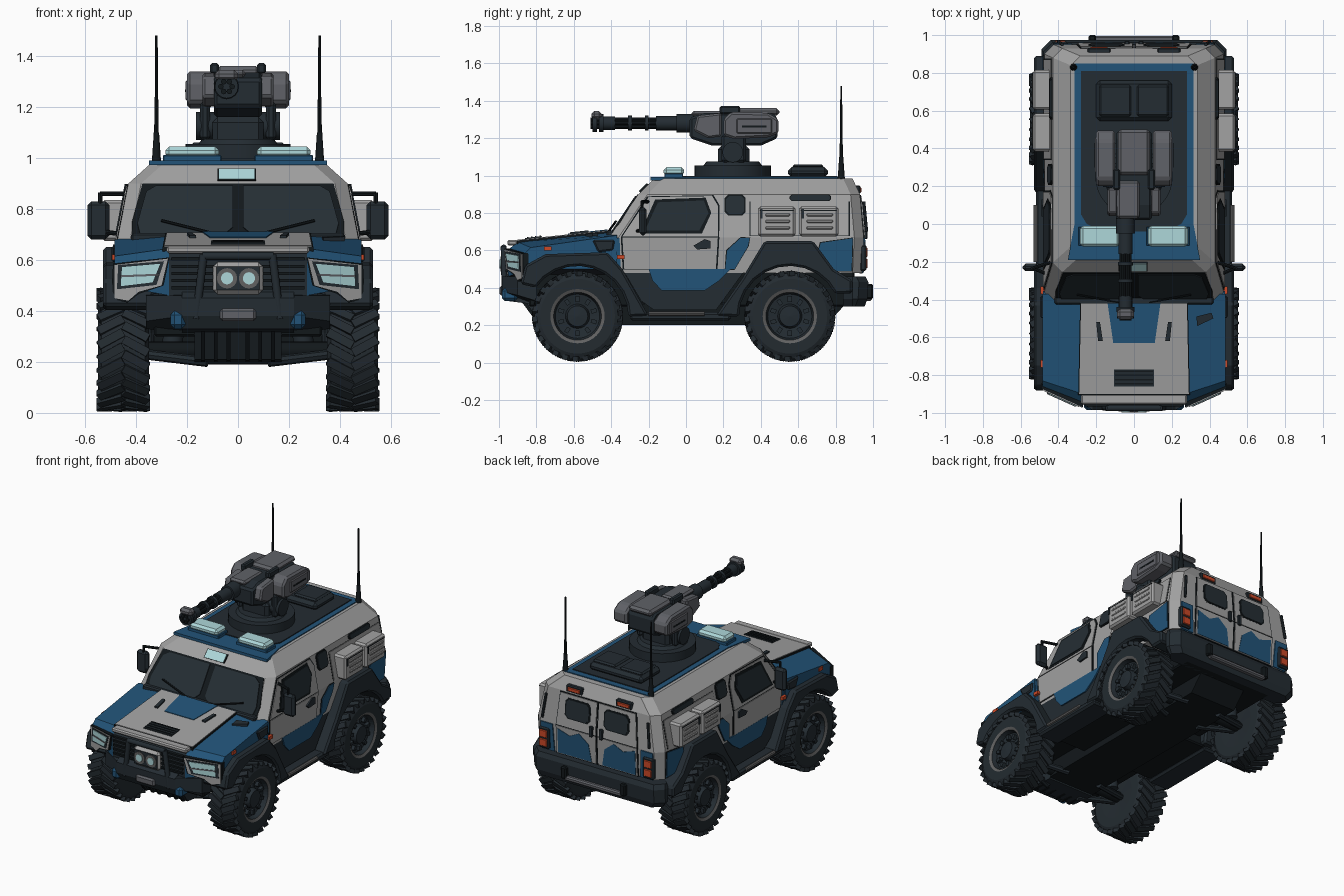
import bpy, bmesh, math
from mathutils import Matrix, Vector as V

if "Cube" in bpy.data.objects:
    bpy.data.objects.remove(bpy.data.objects["Cube"])

def mat(name, r, g, b):
    m = bpy.data.materials.new(name)
    m.diffuse_color = (r, g, b, 1)
    m.use_nodes = True
    m.node_tree.nodes["Principled BSDF"].inputs["Base Color"].default_value = m.diffuse_color
    return m

GREY = mat("light grey paint", .36, .36, .36)
BLUE = mat("blue paint", .016, .088, .19)
DARK = mat("dark trim", .017, .025, .032)
BLACK = mat("black", .006, .009, .011)
GUN = mat("gun metal", .115, .12, .135)
TYRE = mat("tyre rubber", .017, .024, .03)
GLASS = mat("dark glass", .018, .027, .034)
LAMP = mat("pale cyan lamp", .42, .68, .7)
RED = mat("red lamp", .6, .065, .02)
RIM = mat("rim grey", .12, .12, .12)

def obj(name, bm, mats, mir=False, bevel=0, rule=None):
    bmesh.ops.recalc_face_normals(bm, faces=bm.faces)
    bm.normal_update()
    if rule:
        for f in bm.faces:
            f.material_index = rule(f.calc_center_median(), f.normal)
    me = bpy.data.meshes.new(name)
    bm.to_mesh(me)
    bm.free()
    for m in mats if isinstance(mats, list) else [mats]:
        me.materials.append(m)
    o = bpy.data.objects.new(name, me)
    bpy.context.collection.objects.link(o)
    if bevel:
        b = o.modifiers.new("bevel", 'BEVEL')
        b.width, b.segments, b.limit_method = bevel, 1, 'ANGLE'
    if mir:
        o.modifiers.new("mirror", 'MIRROR')
    return o

def loft(name, rings, m, mir=False, bevel=0, rule=None):
    bm = bmesh.new()
    vs = [[bm.verts.new(p) for p in r] for r in rings]
    n = len(rings[0])
    for a, b in zip(vs, vs[1:]):
        for i in range(n):
            bm.faces.new((a[i], a[(i + 1) % n], b[(i + 1) % n], b[i]))
    bm.faces.new(vs[0])
    bm.faces.new(vs[-1])
    return obj(name, bm, m, mir, bevel, rule)

def box(name, x, y, z, m, mir=False, bevel=.008):
    r = [[(a, y[0], z[0]), (a, y[1], z[0]), (a, y[1], z[1]), (a, y[0], z[1])] for a in x]
    return loft(name, r, m, mir, bevel)

def prism(name, pts, x, m, mir=False, bevel=0):
    return loft(name, [[(a, p[0], p[1]) for p in pts] for a in x], m, mir, bevel)

def cyl(name, p0, p1, r, m, r2=None, seg=16, mir=False):
    p0, p1 = V(p0), V(p1)
    d = p1 - p0
    bm = bmesh.new()
    bmesh.ops.create_cone(bm, cap_ends=True, segments=seg, radius1=r, radius2=r if r2 is None else r2, depth=d.length,
                          matrix=Matrix.Translation((p0 + p1) / 2) @ d.to_track_quat('Z', 'Y').to_matrix().to_4x4())
    for f in bm.faces:
        f.smooth = len(f.verts) == 4 and seg > 8
    return obj(name, bm, m, mir)

# cabin layers: z, front y, rear y, half width
LAY = [(.48, -.40, .94, .465), (.67, -.41, .95, .475), (.90, -.255, .93, .43), (.985, -.17, .89, .335)]

def at(z, k):
    for a, b in zip(LAY, LAY[1:]):
        if z <= b[0] or b is LAY[-1]:
            return a[k] + (b[k] - a[k]) * (z - a[0]) / (b[0] - a[0])

def ring(z, f, r, w, c=.05):
    return [(w, f + c, z), (w, r - c, z), (w - c, r, z), (c - w, r, z), (-w, r - c, z), (-w, f + c, z), (c - w, f, z), (w - c, f, z)]

SURF = {  # surfaces that plates lie on, with the outward direction
    'side': (lambda a, b: V((at(b, 3), a, b)), V((1, 0, 0))),
    'front': (lambda a, b: V((a, at(b, 1), b)), V((0, -.75, .5))),
    'rear': (lambda a, b: V((a, at(b, 2), b)), V((0, 1, 0))),
    'roof': (lambda a, b: V((a, b, .985)), V((0, 0, 1))),
    'hood': (lambda a, b: V((a, b, .645 + (b + .9) * .106)), V((0, 0, 1))),
    'nose': (lambda a, b: V((a, -.955 + (a - .27) * .45, b)), V((0, -1, 0)))}

def plate(name, pts, s, m, t=.007, mir=False, edge=0):
    f, n = SURF[s]
    loft(name, [[f(*p) - n * .012 for p in pts], [f(*p) + n * t for p in pts]], m, mir)
    if edge:  # dark seam just below the plate
        c = sum((V(p) for p in pts), V((0, 0))) / len(pts)
        w = [V(p) + (V(p) - c).normalized() * edge for p in pts]
        plate(name + "_seam", [tuple(p) for p in w], s, BLACK, t - .004, mir)

def rect(a, b, c, d, k=0):
    if not k:
        return [(a, c), (b, c), (b, d), (a, d)]
    return [(a + k, c), (b - k, c), (b, c + k), (b, d - k), (b - k, d), (a + k, d), (a, d - k), (a, c + k)]

# main body
loft("cabin", [ring(*l) for l in LAY], GREY)
HO = [(-.85, .50), (-.86, .585), (-.83, .615), (-.37, .68), (-.37, .5)]
HI = [(-.95, .46), (-.955, .60), (-.90, .645), (-.37, .70), (-.37, .46)]
loft("hood", [[(x, *p) for p in r] for x, r in ((-.485, HO), (-.27, HI), (.27, HI), (.485, HO))], [BLUE, DARK], False, 0,
     lambda c, n: 1 if n.z < -.5 or (n.y < -.6 and abs(c.x) < .2) else 0)
plate("hood_centre", [(-.29, -.9), (.29, -.9), (.28, -.42), (-.28, -.42)], 'hood', GREY, .012, edge=.007)
plate("hood_blue_patch", [(-.11, -.63), (.11, -.63), (.14, -.42), (-.14, -.42)], 'hood', BLUE, .016)
plate("hood_vent", rect(-.105, .105, -.86, -.77), 'hood', DARK, .017)
for i in range(4):
    plate("hood_vent_slat", rect(-.1, .1, -.85 + i * .022, -.842 + i * .022), 'hood', BLACK, .021)
plate("hood_latch", [(.165, -.62), (.19, -.62), (.2, -.52), (.18, -.52)], 'hood', DARK, .022, True)
plate("hood_side_vent", [(.335, -.54), (.42, -.5), (.41, -.47), (.33, -.49)], 'hood', DARK, .004)
box("hood_lip", (-.28, .28), (-.955, -.9), (.625, .655), GREY)
box("cowl", (-.42, .42), (-.425, -.36), (.65, .705), DARK)

# windscreen
plate("windscreen_frame", [(-.415, .685), (.415, .685), (.415, .75), (.375, .898), (-.375, .898), (-.415, .75)], 'front', BLACK, .004)
plate("windscreen_pane", [(.02, .725), (.05, .70), (.385, .70), (.395, .74), (.36, .865), (.32, .888), (.02, .888)], 'front', GLASS, .01, True)
cyl("wiper", (.08, -.415, .70), (.3, -.375, .755), .006, BLACK, seg=6, mir=True)
plate("visor_lamp", rect(-.075, .065, .912, .952), 'front', LAMP, .013, edge=.006)

# doors, windows and blue camouflage on the sides
plate("door_upper", [(-.34, .675), (-.2, .885), (.14, .89), (.17, .84), (.17, .675)], 'side', GREY, .007, True, .009)
plate("door_lower", [(-.34, .668), (.17, .668), (.16, .5), (-.33, .5)], 'side', GREY, .007, True, .009)
plate("window_frame", [(-.245, .69), (-.165, .872), (.105, .882), (.135, .8), (.085, .69)], 'side', BLACK, .009, True)
plate("door_window", [(-.22, .705), (-.15, .857), (.095, .867), (.12, .8), (.07, .705)], 'side', GLASS, .013, True)
plate("small_window", rect(.215, .31, .795, .89, .015), 'side', GLASS, .01, True, .01)
plate("side_vent", rect(.56, .77, .865, .897, .01), 'side', DARK, .014, True, .006)
plate("rear_side_panel", rect(.345, .87, .68, .86), 'side', GREY, .005, True, .006)
plate("blue_side_patch", [(.21, .5), (.26, .5), (.33, .62), (.34, .665), (.29, .665), (.22, .6)], 'side', BLUE, .008, True, .006)
plate("blue_rear_side", [(.68, .49), (.885, .49), (.89, .665), (.72, .64)], 'side', BLUE, .01, True, .006)
plate("blue_front_pillar", [(-.39, .5), (-.35, .5), (-.355, .665), (-.39, .665)], 'side', BLUE, .006, True)
prism("door_handle", [(.04, .625), (.1, .66), (.13, .65), (.13, .61), (.06, .605)], (.47, .49), DARK, True)
for y in (-.35, -.74):
    box("side_marker", (.475, .494), (y - .02, y + .02), (.553 - (y + .35) * .12, .575 - (y + .35) * .12), RED, True, 0)
prism("side_intake", [(-.5, .655), (-.38, .655), (-.39, .6), (-.47, .59)], (.44, .497), DARK, True, .008)
prism("sill", [(-.34, .5), (-.24, .33), (-.17, .28), (.16, .28), (.32, .5)], (-.465, .465), DARK)
prism("blue_door_bottom", [(-.2, .5), (-.18, .44), (-.13, .385), (.1, .385), (.18, .44), (.24, .5)], (.4, .474), BLUE, True)
box("running_board", (.36, .52), (-.3, .24), (.225, .27), DARK, True, .012)
cyl("step_bar", (.52, -.2, .262), (.52, .1, .262), .012, RIM, seg=8, mir=True)

# storage boxes on the sides
for y0, y1 in ((.385, .585), (.605, .815)):
    box("storage_box", (.43, .535), (y0, y1), (.675, .835), GREY, True, .012)
    for z in (.72, .755, .79):
        box("box_rib", (.53, .54), (y0 + .04, y1 - .03), (z - .008, z + .008), GREY, True, .004)
    box("box_latch", (.53, .54), (y0 + .012, y0 + .025), (.77, .82), DARK, True, 0)
    box("box_lid_line", (.52, .537), (y0 + .01, y1 - .01), (.811, .816), BLACK, True, 0)

# wheel arches
def arch(name, cy, outer, a0, a1):
    arc = [(cy + .272 * math.cos(math.radians(a0 + (a1 - a0) * i / 10)), .245 + .272 * math.sin(math.radians(a0 + (a1 - a0) * i / 10))) for i in range(11)]
    prism(name, outer + arc, (.33, .53), DARK, True, .012)
arch("front_arch", -.58, [(-.885, .42), (-.86, .52), (-.75, .58), (-.42, .59), (-.34, .5), (-.2, .25)], 0, 145)
arch("rear_arch", .555, [(.16, .25), (.3, .45), (.42, .65), (.68, .65), (.79, .5), (.89, .44), (.89, .37)], 27, 180)

# front end
prism("front_bumper_core", [(-.96, .33), (-.985, .38), (-.985, .45), (-.95, .475), (-.8, .475), (-.8, .31)], (-.22, .22), DARK)
loft("front_bumper_side", [[(.22, -.985, .38), (.22, -.985, .46), (.22, -.8, .47), (.22, -.8, .31)],
                           [(.36, -.9, .36), (.36, -.9, .46), (.36, -.8, .47), (.36, -.8, .33)]], DARK, True)
for i in range(5):
    box("grille_slat", (-.26, .26), (-.965, -.94), (.485 + i * .028, .497 + i * .028), BLACK, bevel=0)
box("lamp_housing", (-.098, .098), (-.985, -.93), (.465, .592), GREY, bevel=.018)
box("lamp_recess", (-.085, .085), (-.988, -.95), (.482, .575), DARK, bevel=0)
cyl("driving_lamp_rim", (.043, -.98, .528), (.043, -.992, .528), .04, RIM, mir=True)
cyl("driving_lamp", (.043, -.98, .528), (.043, -.997, .528), .024, LAMP, mir=True)
cyl("bull_bar_post", (.165, -.97, .37), (.135, -.975, .62), .016, DARK, mir=True)
cyl("bull_bar_top", (-.14, -.975, .615), (.14, -.975, .615), .016, DARK)
plate("headlight_surround", [(.275, .605), (.485, .58), (.485, .45), (.43, .44), (.39, .475), (.30, .50)], 'nose', GREY, .02, True, .008)
plate("headlight_bezel", [(.29, .595), (.47, .58), (.475, .485), (.32, .502)], 'nose', DARK, .023, True)
plate("headlight", [(.305, .585), (.455, .572), (.46, .497), (.335, .512)], 'nose', LAMP, .027, True)
plate("headlight_bar", [(.31, .546), (.46, .54), (.46, .532), (.31, .538)], 'nose', GUN, .031, True)
box("winch", (-.07, .07), (-.998, -.96), (.36, .41), GUN, bevel=.01)
box("tow_bracket", (.205, .265), (-.985, -.9), (.33, .40), BLUE, True, .016)
prism("skid_plate", [(-.88, .36), (-.78, .21), (-.6, .19), (-.6, .36)], (-.17, .17), DARK)
for x in (.03, .08, .13):
    prism("skid_rib", [(-.89, .34), (-.79, .205), (-.7, .2), (-.7, .34)], (x, x + .015), BLACK, True)

# chassis and axles
box("chassis", (-.33, .33), (-.84, .9), (.30, .52), BLACK)
prism("belly_keel", [(-.62, .2), (.75, .2), (.85, .31), (-.75, .31)], (-.17, .17), BLACK)
box("side_floor", (.15, .44), (-.28, .24), (.24, .32), BLACK, True)
for y in (-.58, .555):
    cyl("axle", (-.4, y, .245), (.4, y, .245), .035, BLACK)
    for d in (-.1, .1):
        cyl("suspension_arm", (.12, y + d, .2), (.37, y + d * .3, .23), .02, DARK, seg=8, mir=True)
    cyl("spring", (.26, y + .06, .24), (.24, y + .06, .45), .04, DARK, seg=12, mir=True)

# rear end
loft("rear_bumper", [ring(.30, .84, .955, .46, .05), ring(.34, .84, .97, .49, .05), ring(.43, .84, .975, .49, .05), ring(.46, .84, .96, .48, .05)], DARK)
box("rear_step", (-.22, .22), (.95, .995), (.33, .36), GUN)
box("tow_hook", (.2, .24), (.96, 1.0), (.34, .42), BLACK, True)
plate("rear_door_upper", [(.008, .675), (.3, .675), (.28, .89), (.008, .89)], 'rear', GREY, .008, True, .008)
plate("rear_door_lower", [(.008, .48), (.3, .48), (.3, .668), (.008, .668)], 'rear', GREY, .008, True, .008)
plate("rear_blue", [(.04, .485), (.29, .485), (.29, .65), (.2, .62), (.13, .655), (.06, .6)], 'rear', BLUE, .011, True)
plate("rear_corner_blue", [(.32, .48), (.415, .48), (.42, .665), (.33, .665)], 'rear', BLUE, .007, True)
plate("rear_window", rect(.06, .23, .74, .86, .02), 'rear', GLASS, .013, True, .012)
box("tail_lamp_case", (.35, .43), (.93, .965), (.49, .63), DARK, True)
for z in (.505, .565):
    box("tail_lamp", (.362, .418), (.95, .971), (z, z + .05), RED, True, .004)
box("roof_marker_case", (.125, .245), (.88, .932), (.9, .947), DARK, True, .006)
box("roof_marker", (.14, .23), (.89, .938), (.91, .935), RED, True, .003)
box("rear_handle", (.025, .05), (.95, .97), (.66, .73), DARK, True, .004)
cyl("rear_grab_bar", (.4, .965, .7), (.38, .95, .86), .009, DARK, seg=8, mir=True)

# roof
plate("roof_blue_frame", [(-.35, -.19), (.35, -.19), (.315, -.0), (.315, .85), (-.315, .85), (-.315, -.0)], 'roof', BLUE, .006)
plate("roof_dark_panel", [(-.25, -.0), (-.16, -.04), (.16, -.04), (.25, .0), (.28, .05), (.28, .81), (-.28, .81), (-.28, .05)], 'roof', DARK, .012)
box("light_bar", (.075, .285), (-.12, -.01), (1.0, 1.045), LAMP, True, .015)
box("light_bar_base", (.065, .295), (-.115, -.015), (.98, 1.012), BLUE, True, .004)
box("roof_hatch", (-.2, .2), (.545, .76), (.99, 1.045), DARK, bevel=.02)
for x in (-.1, .1):
    box("hatch_rib", (x - .085, x + .085), (.57, .735), (1.04, 1.06), DARK, bevel=.01)
cyl("antenna_base", (.32, .83, .97), (.32, .83, 1.1), .02, BLACK, .011, 10, True)
cyl("antenna_middle", (.32, .83, 1.1), (.32, .83, 1.24), .009, BLACK, .007, 8, True)
cyl("antenna", (.32, .83, 1.23), (.32, .83, 1.48), .006, BLACK, .005, 8, True)

# side mirrors
box("mirror_head", (.505, .59), (-.25, -.21), (.68, .83), DARK, True, .015)
cyl("mirror_arm_top", (.43, -.2, .86), (.54, -.235, .86), .009, BLACK, seg=8, mir=True)
cyl("mirror_arm_drop", (.54, -.235, .865), (.54, -.235, .82), .009, BLACK, seg=8, mir=True)
cyl("mirror_arm_low", (.45, -.27, .70), (.52, -.24, .71), .009, BLACK, seg=8, mir=True)

# turret
cyl("turret_ring", (0, .25, .99), (0, .25, 1.055), .205, DARK, seg=32)
cyl("turret_ring_top", (0, .25, 1.05), (0, .25, 1.075), .16, DARK, .14, 32)
box("turret_pedestal", (-.1, .1), (.17, .34), (1.05, 1.16), DARK, bevel=.02)
cyl("turret_pivot", (-.165, .25, 1.125), (.165, .25, 1.125), .055, DARK, seg=20)
prism("turret_core", [(.02, 1.2), (.02, 1.31), (.1, 1.335), (.46, 1.335), (.49, 1.31), (.49, 1.2), (.4, 1.16), (.14, 1.16)], (-.095, .095), DARK, bevel=.012)
prism("turret_side_pod", [(.2, 1.215), (.2, 1.3), (.24, 1.34), (.44, 1.335), (.495, 1.3), (.495, 1.225), (.44, 1.205), (.26, 1.195)], (.1, .2), GUN, True, .012)
prism("turret_cheek", [(.04, 1.24), (.06, 1.32), (.19, 1.335), (.19, 1.21), (.12, 1.2)], (.085, .14), GUN, True, .01)
box("pod_panel", (.195, .206), (.27, .46), (1.225, 1.305), GUN, True, .006)
box("pod_strip", (.195, .208), (.3, .43), (1.258, 1.268), BLACK, True, 0)
box("turret_top_cover", (-.085, .085), (.26, .5), (1.32, 1.36), GUN, bevel=.015)
box("turret_front_cover", (-.09, .03), (.03, .23), (1.315, 1.345), GUN, bevel=.012)
box("turret_sight", (.075, .11), (.18, .29), (1.33, 1.372), DARK, True)
box("turret_brace", (.11, .15), (.19, .32), (1.07, 1.22), DARK, True, .012)

# rotary gun
GX, GZ = -.045, 1.28
def gun(name, y0, y1, r, m=DARK):
    cyl(name, (GX, y0, GZ), (GX, y1, GZ), r, m)
for i in range(6):
    a = i * math.pi / 3
    x, z = GX + .022 * math.cos(a), GZ + .022 * math.sin(a)
    cyl("gun_barrel", (x, .05, z), (x, -.51, z), .011, BLACK, seg=8)
for name, y0, y1, r in (("gun_breech", .05, -.05, .05), ("gun_sleeve", -.05, -.16, .038), ("gun_clamp", -.2, -.22, .04), ("gun_clamp", -.29, -.31, .04),
                        ("gun_shroud", -.38, -.44, .036), ("gun_muzzle", -.44, -.465, .048), ("gun_muzzle", -.475, -.5, .046)):
    gun(name, y0, y1, r)
box("gun_muzzle_cover", (GX - .045, GX + .045), (-.505, -.45), (1.3, 1.345), GUN, bevel=.015)

# wheels: turned profile with chevron lugs, shared by four objects
PROF = [(-.09, .0), (-.1, .14), (-.1, .2), (-.085, .231), (.085, .231), (.1, .2), (.1, .145), (.092, .128), (.06, .118), (.05, .065), (.085, .055), (.09, .0)]
bm = bmesh.new()
N = 40
rows = [[bm.verts.new((x, r * math.cos(k * math.tau / N), r * math.sin(k * math.tau / N))) for k in range(N)] for x, r in PROF]
for j, (a, b) in enumerate(zip(rows, rows[1:])):
    for k in range(N):
        f = bm.faces.new((a[k], a[(k + 1) % N], b[(k + 1) % N], b[k]))
        f.material_index = 1 if j == 6 else 2 if j > 6 else 0
bmesh.ops.remove_doubles(bm, verts=bm.verts, dist=1e-5)
for i in range(26):
    for s in (-1, 1):
        M = Matrix.Rotation((i + s * .25) * math.tau / 26, 4, 'X') @ Matrix.Translation((s * .049, 0, .228)) @ Matrix.Rotation(s * .5, 4, 'Z')
        bmesh.ops.create_cube(bm, size=1, matrix=M @ Matrix.Diagonal((.11, .034, .026, 1)))
for i in range(10):
    M = Matrix.Rotation(i * math.tau / 10, 4, 'X') @ Matrix.Translation((.062, 0, .092))
    for v in bmesh.ops.create_cube(bm, size=1, matrix=M @ Matrix.Diagonal((.03, .022, .03, 1)))['verts']:
        for f in v.link_faces:
            f.material_index = 2
first = obj("wheel_front_right", bm, [TYRE, RIM, DARK])
for o, x, y, name in ((first, 1, -.58, ""), (None, -1, -.58, "wheel_front_left"), (None, 1, .555, "wheel_rear_right"), (None, -1, .555, "wheel_rear_left")):
    if o is None:
        o = bpy.data.objects.new(name, first.data)
        bpy.context.collection.objects.link(o)
    o.location = (x * .45, y, .248)
    o.rotation_euler.z = 0 if x > 0 else math.pi
